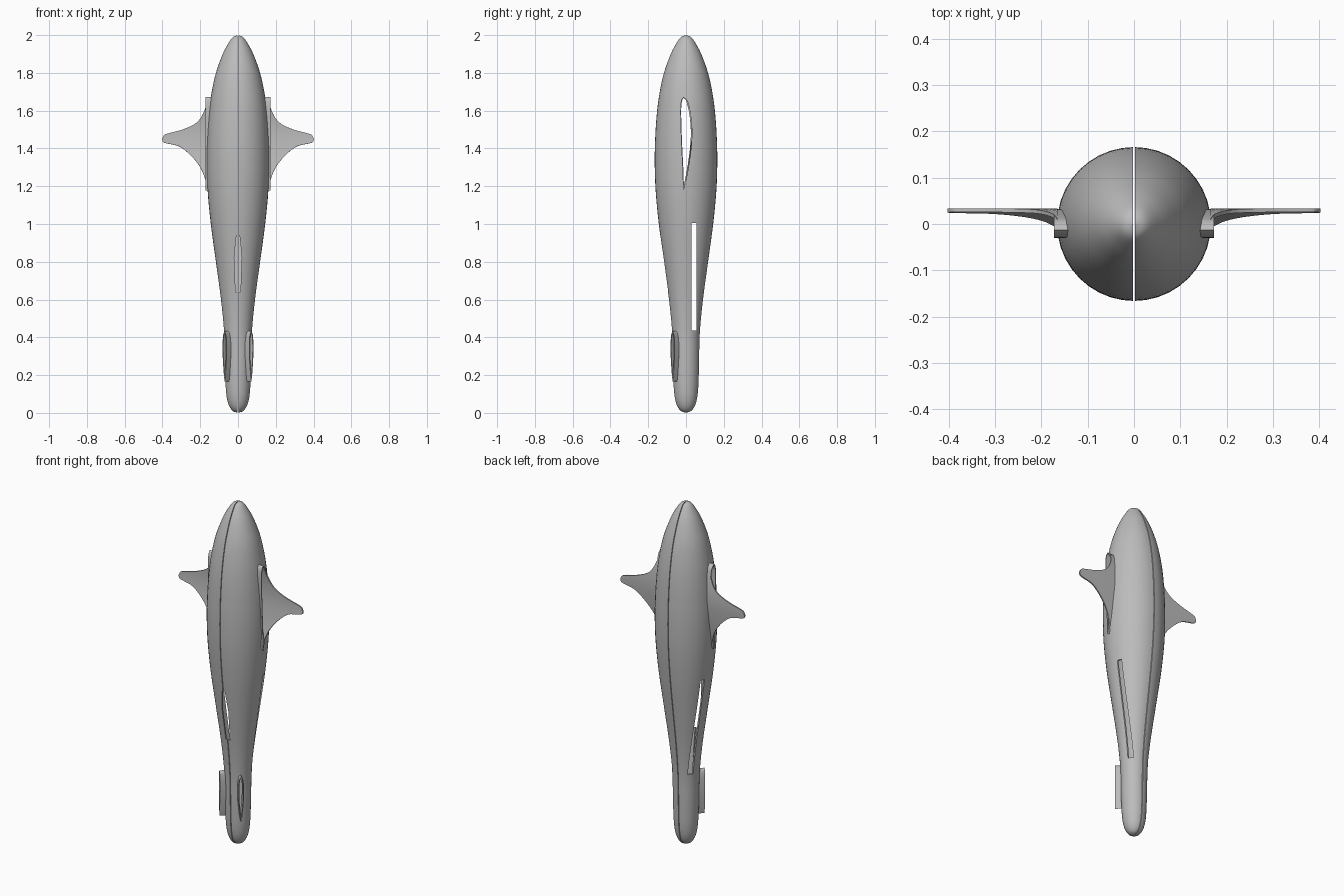
import bpy, bmesh
from math import cos, sin, radians
from mathutils import Vector

if "Cube" in bpy.data.objects:
    bpy.data.objects.remove(bpy.data.objects["Cube"])

grey = bpy.data.materials.new("plain_grey")
grey.use_nodes = True
color = (0.5, 0.5, 0.5, 1)
grey.diffuse_color = color
grey.node_tree.nodes["Principled BSDF"].inputs["Base Color"].default_value = color


def smooth_path(pts, steps=5):
    """Catmull-Rom curve through the points."""
    p = [Vector(q) for q in pts]
    p = [2 * p[0] - p[1]] + p + [2 * p[-1] - p[-2]]
    out = []
    for a, b, c, d in zip(p, p[1:], p[2:], p[3:]):
        for i in range(steps):
            t = i / steps
            out.append(0.5 * (2 * b + (c - a) * t + (2 * a - 5 * b + 4 * c - d) * t ** 2
                              + (3 * b - a - 3 * c + d) * t ** 3))
    return out + [p[-2]]


def height_lookup(path, z):
    """First coordinate of a path that descends in its second one."""
    for a, b in zip(path, path[1:]):
        if a.y >= z >= b.y:
            return a.x + (b.x - a.x) * (a.y - z) / max(a.y - b.y, 1e-6)
    return path[-1].x


def finish(name, bm):
    bmesh.ops.recalc_face_normals(bm, faces=bm.faces)
    mesh = bpy.data.meshes.new(name)
    bm.to_mesh(mesh)
    bm.free()
    mesh.materials.append(grey)
    obj = bpy.data.objects.new(name, mesh)
    bpy.context.collection.objects.link(obj)
    return obj


def modify(obj, kind, **settings):
    mod = obj.modifiers.new(kind.title(), kind)
    for key, value in settings.items():
        setattr(mod, key, value)
    return mod


def apply_and_shade(obj, angle=35):
    bpy.ops.object.select_all(action='DESELECT')
    obj.select_set(True)
    bpy.context.view_layer.objects.active = obj
    for mod in list(obj.modifiers):
        bpy.ops.object.modifier_apply(modifier=mod.name)
    bpy.ops.object.shade_smooth_by_angle(angle=radians(angle))


def extrusion(name, outline, heading, near, far, capped):
    """Extrude an upright outline along a horizontal heading in degrees."""
    a = radians(heading)
    ahead, side = Vector((cos(a), sin(a), 0)), Vector((-sin(a), cos(a), 0))
    bm = bmesh.new()
    loops = [[bm.verts.new(side * u + ahead * d + Vector((0, 0, z))) for u, z in outline]
             for d in (near, far)]
    n = len(outline)
    for i in range(n):
        j = (i + 1) % n
        bm.faces.new((loops[0][i], loops[0][j], loops[1][j], loops[1][i]))
    if capped:
        for loop in loops:
            bm.faces.new(loop)
    return finish(name, bm)


def rectangle(u0, u1, z0, z1):
    return [(u0, z0), (u1, z0), (u1, z1), (u0, z1)]


# Foil outlines: the wing socket and the small tail socket
back = smooth_path([(-.013, 1.67), (.006, 1.65), (.019, 1.6), (.028, 1.53), (.029, 1.45),
                    (.019, 1.35), (.002, 1.25), (-.013, 1.18)])
front = smooth_path([(-.013, 1.18), (-.017, 1.3), (-.022, 1.4), (-.026, 1.5),
                     (-.028, 1.6), (-.024, 1.65), (-.013, 1.67)])
wing_foil = back[:-1] + front[:-1]
half = smooth_path([(0, .43), (.009, .41), (.013, .36), (.011, .28), (0, .17)])
tail_foil = half[:-1] + [Vector((-p.x, p.y)) for p in reversed(half[1:])]

# Hollow body turned from a profile
profile = smooth_path([(0, 2), (.028, 1.988), (.055, 1.95), (.083, 1.895), (.117, 1.8),
                       (.139, 1.7), (.153, 1.6), (.162, 1.48), (.166, 1.34), (.161, 1.18),
                       (.144, 1), (.117, .8), (.09, .6), (.073, .42), (.069, .25),
                       (.064, .12), (.052, .05), (.03, .012), (0, 0)], 4)
bm = bmesh.new()
verts = [bm.verts.new((p.x, 0, p.y)) for p in profile]
edges = [bm.edges.new(pair) for pair in zip(verts, verts[1:])]
bmesh.ops.spin(bm, geom=verts + edges, axis=(0, 0, 1), cent=(0, 0, 0),
               angle=radians(360), steps=40)
bmesh.ops.remove_doubles(bm, verts=bm.verts, dist=1e-4)
body = finish("body_shell", bm)
modify(body, 'SOLIDIFY', thickness=.008, offset=-1)

# Openings: centre seam, wing sockets, side slots, front slot, tail sockets
front_slot = [(0, .95), (.01, .93), (.02, .82), (.013, .64),
              (-.013, .64), (-.02, .82), (-.01, .93)]
openings = [(rectangle(-.002, .002, -.1, 2.1), 90, -.3, .3),
            (wing_foil, 0, -.3, .3),
            (rectangle(.03, .055, .435, 1.005), 0, -.3, .3),
            (front_slot, -90, .03, .3),
            (tail_foil, -45, .02, .2),
            (tail_foil, -135, .02, .2)]
cutters = []
for outline, heading, near, far in openings:
    cutter = extrusion("opening_cutter", outline, heading, near, far, True)
    cutter.hide_render = True
    modify(body, 'BOOLEAN', operation='DIFFERENCE', solver='EXACT', object=cutter)
    cutters.append(cutter)
apply_and_shade(body)
for cutter in cutters:
    bpy.data.objects.remove(cutter)

# Short open sleeves lining the sockets
sleeves = [extrusion("wing_sleeves", wing_foil, 0, .135, .173, False),
           extrusion("tail_sleeves", tail_foil, -45, .058, .1, False)]
for sleeve in sleeves:
    modify(sleeve, 'SOLIDIFY', thickness=.005, offset=0)
    modify(sleeve, 'MIRROR')
    apply_and_shade(sleeve)

# Thin curved fins that continue the back skin of the wing sleeves
upper = smooth_path([(.165, 1.65), (.178, 1.6), (.215, 1.54), (.285, 1.503),
                     (.375, 1.478), (.393, 1.468), (.402, 1.45)])
lower = smooth_path([(.165, 1.21), (.178, 1.25), (.2, 1.3), (.245, 1.358),
                     (.31, 1.41), (.39, 1.43), (.402, 1.448)])
bm = bmesh.new()
rows, across = [], 12
for top, bottom in zip(upper, lower):
    row = []
    for i in range(across + 1):
        x, z = top.lerp(bottom, i / across)
        row.append(bm.verts.new((x, height_lookup(back, z), z)))
    rows.append(row)
for a, b in zip(rows, rows[1:]):
    for i in range(across):
        bm.faces.new((a[i], a[i + 1], b[i + 1], b[i]))
fins = finish("side_fins", bm)
modify(fins, 'SOLIDIFY', thickness=.008, offset=0)
modify(fins, 'MIRROR')
apply_and_shade(fins)
